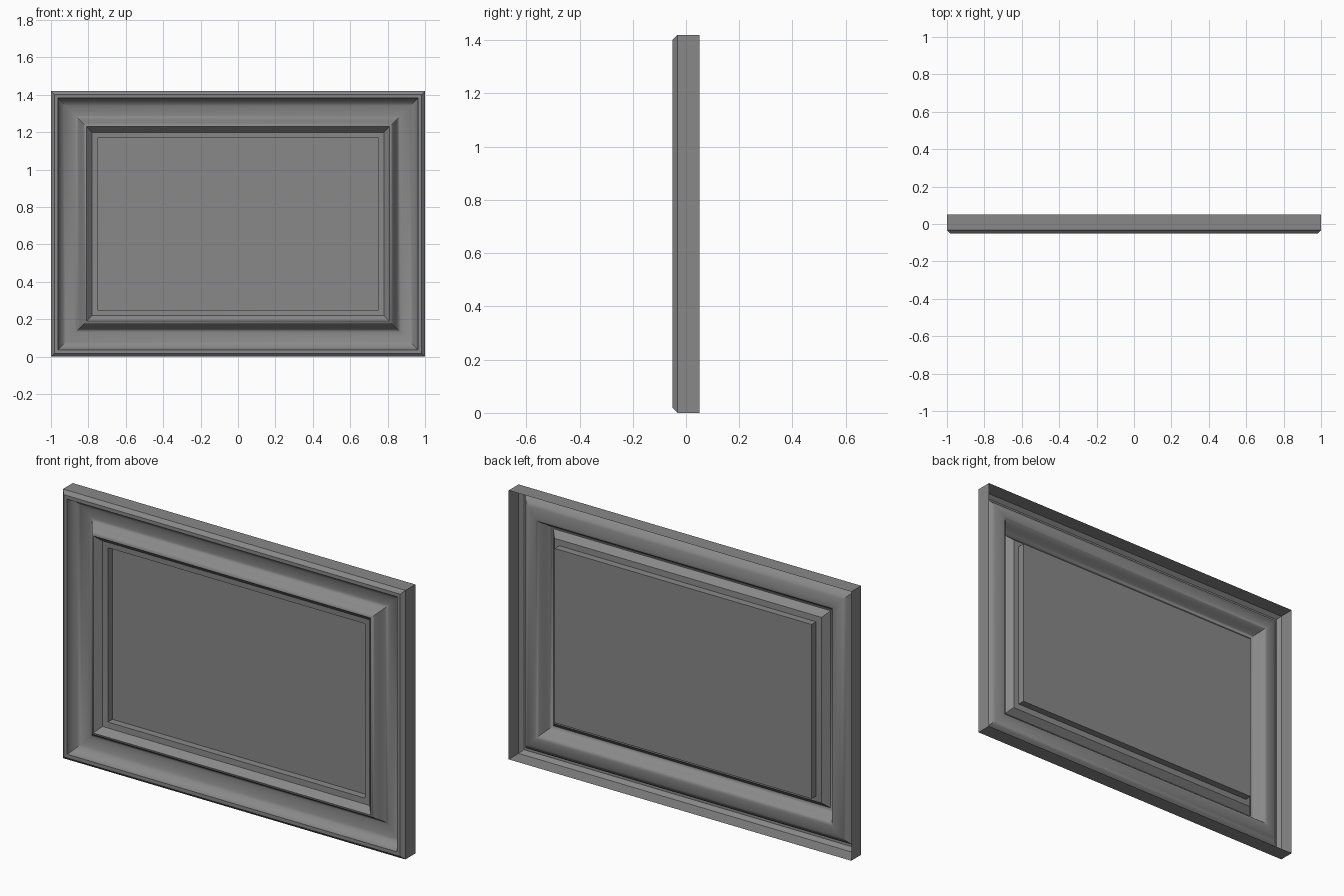
import bpy, bmesh, math

if "Cube" in bpy.data.objects:
    bpy.data.objects.remove(bpy.data.objects["Cube"], do_unlink=True)

WIDTH, HEIGHT = 2.0, 1.42

grey = bpy.data.materials.new("warm_free_grey")
grey.use_nodes = True
colour = (0.25, 0.25, 0.25, 1)
grey.diffuse_color = colour
grey.node_tree.nodes["Principled BSDF"].inputs["Base Color"].default_value = colour


def ring(bm, inset, y):
    """Rectangle of four vertices, set in from the outer edge."""
    x, low, high = WIDTH / 2 - inset, inset, HEIGHT - inset
    corners = [(-x, low), (x, low), (x, high), (-x, high)]
    return [bm.verts.new((cx, y, cz)) for cx, cz in corners]


def sweep(name, profile, capped=False):
    """Run a profile of (inset, y) points around the rectangle."""
    bm = bmesh.new()
    rings = [ring(bm, inset, y) for inset, y in profile]
    for outer, inner in zip(rings, rings[1:]):
        for i in range(4):
            j = (i + 1) % 4
            bm.faces.new((outer[i], outer[j], inner[j], inner[i]))
    if capped:
        bm.faces.new(rings[-1])
    mesh = bpy.data.meshes.new(name)
    bm.to_mesh(mesh)
    bm.free()
    mesh.materials.append(grey)
    obj = bpy.data.objects.new(name, mesh)
    bpy.context.collection.objects.link(obj)
    bpy.ops.object.select_all(action="DESELECT")
    obj.select_set(True)
    bpy.context.view_layer.objects.active = obj
    bpy.ops.object.shade_smooth_by_angle(angle=math.radians(32))
    return obj


# Outer wall, chamfer and flat lip, open at the back
rim = [(0, 0.05), (0, -0.032), (0.018, -0.05), (0.037, -0.05)]

# Hollow cove falling from the lip to the valley
STEPS = 8
cove = []
for i in range(1, STEPS + 1):
    a = math.pi / 2 * i / STEPS
    cove.append((0.037 + 0.093 * (1 - math.cos(a)), -0.05 + 0.065 * math.sin(a)))

# S-shaped rise from the valley to the inner ledge
rise = []
for i in range(1, STEPS + 1):
    t = i / STEPS
    rise.append((0.13 + 0.06 * t, 0.015 - 0.0325 * (1 - math.cos(math.pi * t))))
ledge = [(0.22, -0.017), (0.25, -0.014)]

sweep("frame_moulding", rim + cove + rise + ledge)

# Recessed panel with its step
sweep("recessed_panel", [(0.25, -0.014), (0.25, 0.024)], capped=True)
